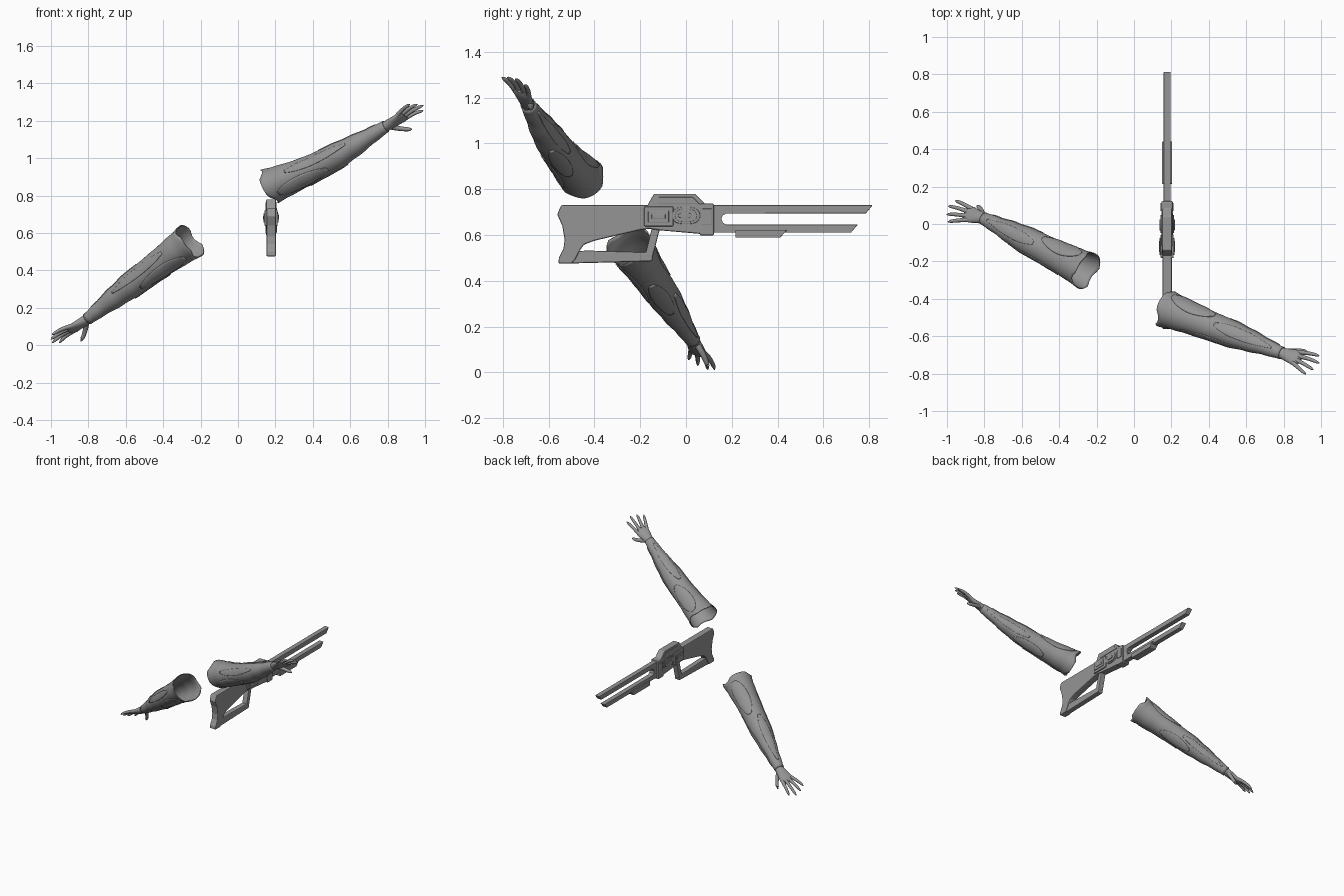
import bpy, bmesh
from math import sin, cos, pi, radians
from mathutils import Vector

cube = bpy.data.objects.get("Cube")
if cube:
    bpy.data.objects.remove(cube)

grey = bpy.data.materials.new("plain grey")
grey.use_nodes = True
GREY = (0.3, 0.3, 0.3, 1)
grey.diffuse_color = GREY
grey.node_tree.nodes["Principled BSDF"].inputs["Base Color"].default_value = GREY


def finish(name, bm, smooth=40):
    bmesh.ops.recalc_face_normals(bm, faces=bm.faces)
    mesh = bpy.data.meshes.new(name)
    bm.to_mesh(mesh)
    bm.free()
    ob = bpy.data.objects.new(name, mesh)
    bpy.context.collection.objects.link(ob)
    mesh.materials.append(grey)
    if smooth:
        bpy.ops.object.select_all(action='DESELECT')
        ob.select_set(True)
        bpy.context.view_layer.objects.active = ob
        bpy.ops.object.shade_smooth_by_angle(angle=radians(smooth))
    return ob


def shell(ob, thickness):
    mod = ob.modifiers.new("thickness", 'SOLIDIFY')
    mod.thickness = thickness
    mod.offset = 0


def frame(axis, side):
    """Axis, thumb side and upward direction as unit vectors."""
    axis = axis.normalized()
    side = (side - axis * side.dot(axis)).normalized()
    up = axis.cross(side)
    return axis, side, up if up.z > 0 else -up


def skin(name, rows, closed=True, caps=False):
    """Join rows of points with quads."""
    bm = bmesh.new()
    grid = [[bm.verts.new(p) for p in row] for row in rows]
    n = len(grid[0])
    for a, b in zip(grid, grid[1:]):
        for i in range(n if closed else n - 1):
            j = (i + 1) % n
            bm.faces.new((a[i], a[j], b[j], b[i]))
    if caps:
        bm.faces.new(grid[0])
        bm.faces.new(grid[-1])
    return finish(name, bm)


def ring(centre, side, up, rs, ru, n):
    return [centre + side * rs * cos(2 * pi * i / n) + up * ru * sin(2 * pi * i / n)
            for i in range(n)]


def mix(table, t):
    """Smoothly interpolate (t, value) pairs."""
    for (t0, a), (t1, b) in zip(table, table[1:]):
        if t <= t1:
            k = (t - t0) / (t1 - t0)
            return a + (b - a) * k * k * (3 - 2 * k)
    return table[-1][1]


SLEEVE = [(0, .097), (.1, .087), (.28, .076), (.42, .07), (.56, .067),
          (.72, .055), (.88, .039), (1, .03)]
PALM = [(-.02, .029, .027), (.02, .033, .026), (.055, .041, .022),
        (.085, .046, .018), (.108, .043, .014), (.122, .03, .007)]
FINGERS = {  # base, middle and tip as (forward, thumb side, up)
    "index": ((.09, .033, 0), (.155, .044, .008), (.212, .052, .0)),
    "middle": ((.095, .011, .002), (.17, .012, .01), (.236, .01, .002)),
    "ring": ((.093, -.012, .001), (.16, -.024, .008), (.222, -.036, .0)),
    "little": ((.085, -.032, 0), (.14, -.054, .006), (.195, -.074, .0)),
    "thumb": ((.02, .02, -.006), (.062, .055, -.03), (.108, .075, -.052)),
}
PANELS = [  # name, start, end, angle around sleeve, half width
    ("shoulder_panel", .06, .42, 60, 36), ("elbow_panel", .3, .62, -50, 30),
    ("forearm_panel", .46, .93, 100, 28), ("side_panel", .2, .7, 180, 20),
    ("inner_panel", .5, .95, 0, 22), ("lower_panel", .08, .5, -115, 30)]


def arm(label, start, wrist, reach, side_hint, sag):
    start, wrist, reach, side_hint = map(Vector, (start, wrist, reach, side_hint))
    axis, side, up = frame(wrist - start, side_hint)

    def surface(t, angle, lift=0):
        r = mix(SLEEVE, t) + lift
        c = start.lerp(wrist, t) + Vector((0, 0, sag * sin(pi * t)))
        return c + side * r * 1.06 * cos(angle) + up * r * sin(angle)

    # Open sleeve with a slightly wavy shoulder rim
    rows = []
    for k in range(37):
        t = k / 36
        rows.append([surface(max(0, t + .03 * (1 - t) ** 6 * sin(3 * a)), a)
                     for a in (2 * pi * i / 32 for i in range(32))])
    shell(skin(label + "_sleeve", rows), .005)

    # Raised leaf-shaped panels following the sleeve
    for name, t0, t1, angle, half in PANELS:
        rows = []
        for k in range(21):
            w = radians(half) * (sin(pi * (.03 + .94 * k / 20)) ** .6)
            rows.append([surface(t0 + (t1 - t0) * k / 20, radians(angle) + w * j / 5, .002)
                         for j in range(-5, 6)])
        shell(skin(label + "_" + name, rows, closed=False), .008)

    # Palm and fingers
    axis, side, up = frame(reach, side_hint)
    skin(label + "_palm", [ring(wrist + axis * f, side, up, a, b, 20)
                           for f, a, b in PALM], caps=True)
    for name, joints in FINGERS.items():
        a, b, c = (wrist + axis * f + side * s + up * u for f, s, u in joints)
        size = 1.2 if name == "thumb" else 1
        rows = []
        for k in range(13):
            t = k / 12
            p = a * (1 - t) ** 2 + (b * 2 - (a + c) / 2) * 2 * t * (1 - t) + c * t * t
            _, s, u = frame((b - a).lerp(c - b, t), side if name != "thumb" else up)
            r = (.0125 - .0045 * t) * size * (1 - max(0, t - .8) ** 2 * 18)
            rows.append(ring(p, s, u, r, r, 10))
        skin(f"{label}_{name}_finger", rows, caps=True)


arm("left", (.165, -.45, .848), (.79, -.69, 1.17), (.2, -.065, .115), (.4, .8, -.35), -.024)
arm("right", (-.25, -.252, .56), (-.805, .03, .14), (-.19, .055, -.125), (.4, .82, -.25), .004)

GUN_X = .177


def plate(name, outline, width, x=GUN_X, bevel=.006):
    """Extrude a (y, z) outline sideways, centred on x."""
    bm = bmesh.new()
    face = bm.faces.new([bm.verts.new((x - width / 2, y, z)) for y, z in outline])
    out = bmesh.ops.extrude_face_region(bm, geom=[face])
    bmesh.ops.translate(bm, vec=(width, 0, 0),
                        verts=[v for v in out["geom"] if isinstance(v, bmesh.types.BMVert)])
    ob = finish(name, bm, smooth=0)
    if bevel:
        mod = ob.modifiers.new("soft edges", 'BEVEL')
        mod.width = bevel
        mod.segments = 2
        mod.limit_method = 'ANGLE'
    return ob


def box(name, y0, y1, z0, z1, width):
    return plate(name, [(y0, z0), (y1, z0), (y1, z1), (y0, z1)], width)


def oval(y, z, ry, rz, n=24):
    """Stadium-like outline."""
    return [(y + ry * (abs(cos(a)) ** .7) * (1 if cos(a) > 0 else -1), z + rz * sin(a))
            for a in (2 * pi * (i + .5) / n for i in range(n))]


# Stock with curved butt, and the open brace beneath it
plate("stock", [(-.545, .73), (-.165, .73), (-.12, .72), (-.12, .632), (-.2, .622),
                (-.4, .575), (-.445, .558), (-.462, .535), (-.485, .49), (-.5, .475),
                (-.557, .475), (-.555, .5), (-.535, .54), (-.53, .58), (-.54, .64),
                (-.562, .69)], .05)
plate("lower_brace", [(-.53, .475), (-.15, .485), (-.143, .5), (-.165, .525),
                      (-.43, .532), (-.47, .53)], .04)
plate("front_brace", [(-.185, .488), (-.15, .486), (-.112, .635), (-.148, .635)], .04)

# Receiver with its raised hump and front collar
plate("receiver", [(-.18, .63), (-.11, .62), (.06, .605), (.12, .605), (.12, .735),
                   (.085, .735), (.04, .78), (-.14, .78), (-.168, .73)], .052)
box("front_collar", .06, .122, .598, .737, .062)
box("side_housing", -.183, -.055, .637, .725, .07)
plate("bolt_housing", oval(0, .685, .062, .038), .062, bevel=.003)

# Barrels, the rounded web joining them, and the fore grip
plate("upper_barrel", [(.11, .694), (.785, .694), (.815, .73), (.11, .73)], .036, bevel=.003)
plate("lower_barrel", [(.11, .61), (.72, .61), (.75, .645), (.11, .645)], .036, bevel=.003)
plate("barrel_web", [(.11, .64), (.175, .645), (.16, .655), (.155, .67), (.16, .685),
                     (.175, .694), (.11, .7)], .036, bevel=0)
plate("fore_grip", [(.215, .588), (.41, .588), (.442, .622), (.215, .622)], .055, bevel=.003)

# Side fittings on both faces
for label, side in (("left", 1), ("right", -1)):
    def fit(name, outline, reach):
        plate(f"{label}_{name}", outline, .008, x=GUN_X + side * reach, bevel=.002)
    fit("housing_panel", [(-.165, .655), (-.075, .655), (-.075, .705), (-.165, .705)], .036)
    fit("housing_bar", [(-.15, .672), (-.09, .672), (-.09, .69), (-.15, .69)], .039)
    fit("bolt_rim", oval(0, .685, .048, .029), .032)
    fit("bolt_handle", oval(-.005, .685, .03, .012), .037)
    fit("collar_plate", [(.07, .645), (.112, .645), (.112, .715), (.07, .715)], .031)
    fit("receiver_ridge", [(-.12, .735), (.06, .735), (.03, .765), (-.12, .765)], .025)
